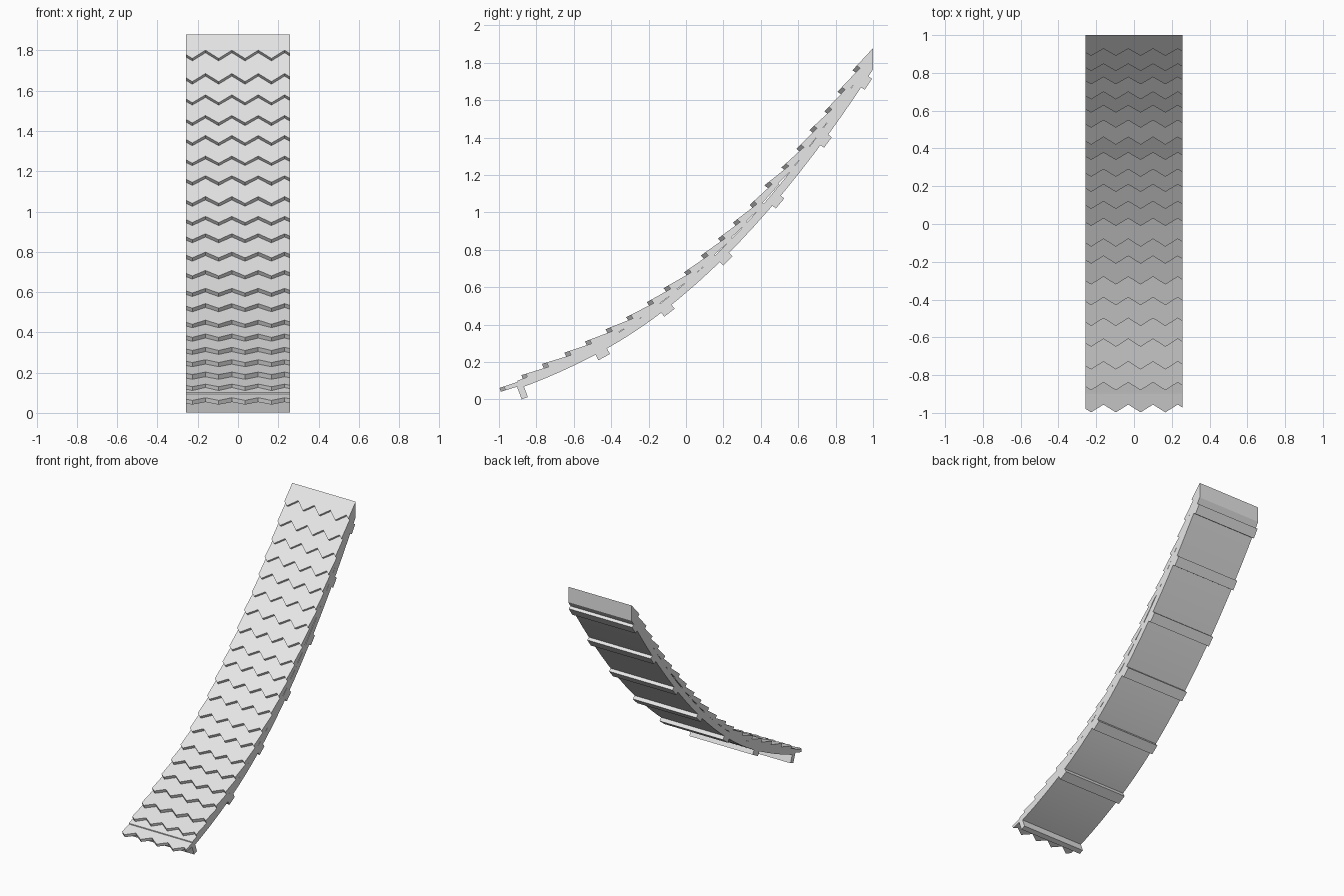
import bpy
from mathutils import Vector

if "Cube" in bpy.data.objects:
    bpy.data.objects.remove(bpy.data.objects["Cube"])

HALF = 0.258      # half width of the roof strip
PITCH = 0.131     # width of one pointed shingle

mat = bpy.data.materials.new("pale_grey")
mat.use_nodes = True
GREY = (0.8, 0.8, 0.8, 1)
mat.diffuse_color = GREY
mat.node_tree.nodes["Principled BSDF"].inputs["Base Color"].default_value = GREY


def underside(y):
    """Height of the roof's curved underside."""
    return 0.57 + 0.85 * y + 0.345 * y * y - 0.14 * max(0, -y - 0.45) ** 2


def frame(y):
    """Tangent and normal of the curve, as (y, z) vectors."""
    d = Vector((0.02, underside(y + 0.01) - underside(y - 0.01))).normalized()
    return d, Vector((-d.y, d.x))


def loft(name, sections):
    """Solid through closed (x, y, z) sections running from -x to +x."""
    n = len(sections[0])
    verts = [p for s in sections for p in s]
    faces = [list(range(n))[::-1], [len(verts) - n + k for k in range(n)]]
    for j in range(len(sections) - 1):
        for k in range(n):
            a, b = j * n + k, j * n + (k + 1) % n
            faces.append([a, b, b + n, a + n])
    mesh = bpy.data.meshes.new(name)
    mesh.from_pydata(verts, [], faces)
    mesh.materials.append(mat)
    obj = bpy.data.objects.new(name, mesh)
    bpy.context.collection.objects.link(obj)
    return obj


def prism(name, outline, half):
    return loft(name, [[(x, p[0], p[1]) for p in outline] for x in (-half, half)])


# Curved deck
ys = [-0.9 + 1.9 * i / 24 for i in range(25)]
low = [(y, underside(y)) for y in ys]
high = [(y, underside(y) + 0.042 / frame(y)[0].x) for y in ys]
deck = prism("roof_deck", low + high[::-1], HALF)
bpy.context.view_layer.objects.active = deck
deck.select_set(True)
bpy.ops.object.shade_smooth_by_angle(angle=0.5)

# Battens across the underside
battens = [(-0.875, 0.042), (-0.45, 0.25), (-0.105, 0.485), (0.205, 0.76),
           (0.482, 1.065), (0.737, 1.39), (0.952, 1.7)]
for i, (y, z) in enumerate(battens):
    d, n = frame(y)
    d, n = (d * 0.0175, n * 0.0375) if i == 0 else (d * 0.035, n * 0.027)
    c = Vector((y, z))
    prism(f"batten_{i + 1}", [c - d - n, c + d - n, c + d + n, c - d + n], HALF)

# Top front edge of every shingle row
tips = [(-0.997, 0.062), (-0.88, 0.13), (-0.77, 0.19), (-0.65, 0.25), (-0.54, 0.31),
        (-0.43, 0.375), (-0.32, 0.44), (-0.21, 0.52), (-0.12, 0.595), (-0.01, 0.68),
        (0.08, 0.77), (0.17, 0.86), (0.25, 0.945), (0.34, 1.04), (0.42, 1.145),
        (0.51, 1.24), (0.59, 1.34), (0.66, 1.44), (0.74, 1.54), (0.81, 1.645), (0.89, 1.76)]
tips = [Vector(t) for t in tips]


def setback(x):
    """Zigzag of the shingle points: 0 at a point, 1 in a notch."""
    t = ((x - 0.035) / PITCH) % 1
    return 1 - abs(2 * t - 1)


corners = [0.035 + PITCH * k / 2 for k in range(-8, 8)]
xs = [-HALF] + [x for x in corners if abs(x) < HALF - 0.005] + [HALF]

for i, tip in enumerate(tips):
    d, n = frame(tip.x)
    if i + 1 < len(tips):
        d2, n2 = frame(tips[i + 1].x)
        back = tips[i + 1] - n2 * 0.03 + d2 * 0.055
        back_low = back - n2 * 0.025
    else:
        back, back_low = Vector((1, 1.878)), Vector((1, 1.8))
    front_low = tip - n * (0.022 if i == 0 else 0.045)
    top_dir = (back - tip).normalized()
    low_dir = (back_low - front_low).normalized()
    sections = []
    for x in xs:
        cut = 0.042 * setback(x) / d.x ** 0.5
        a, b = tip + top_dir * cut, front_low + low_dir * cut
        sections.append([(x, p.x, p.y) for p in (b, back_low, back, a)])
    loft(f"shingle_row_{i + 1}", sections)
